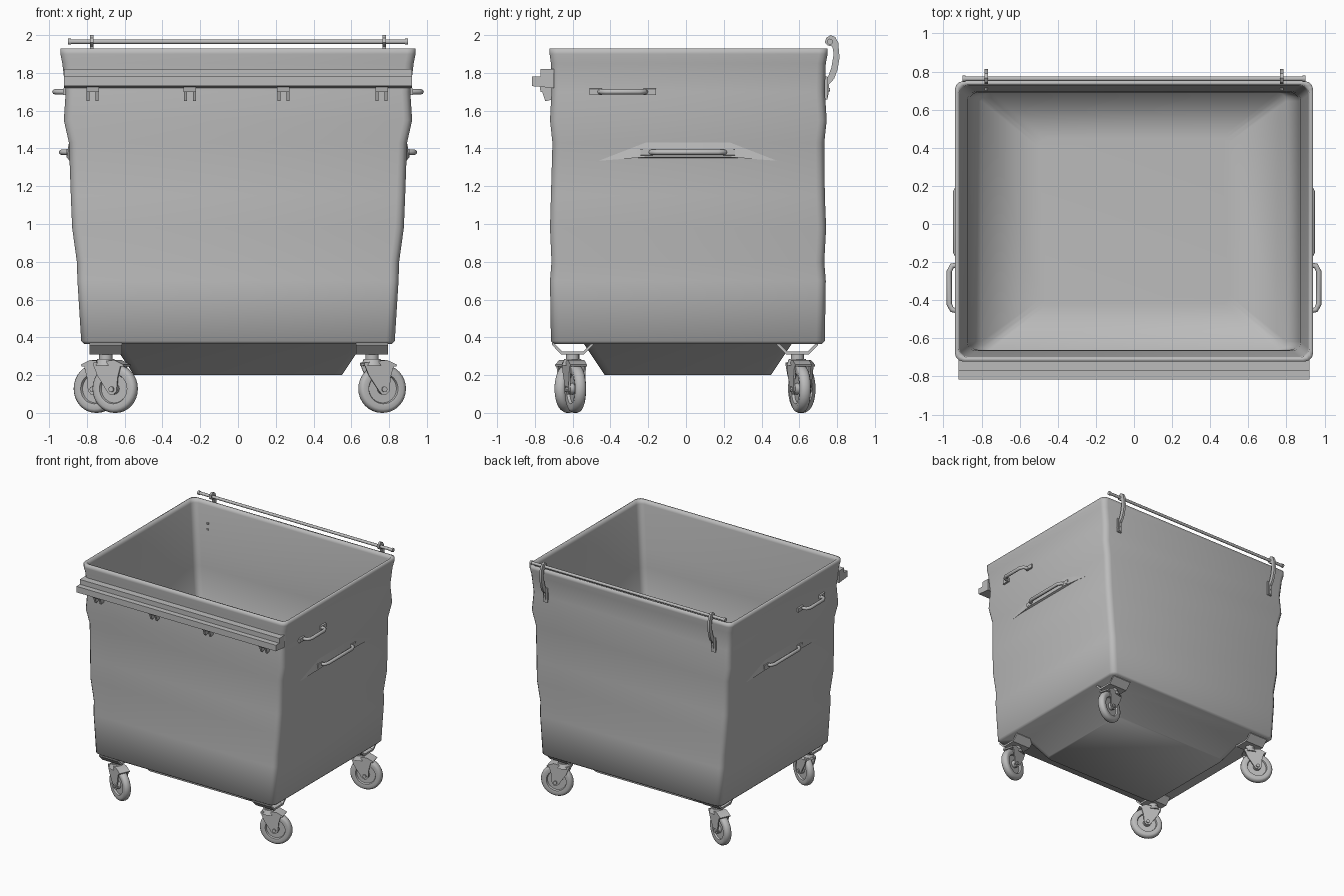
import bpy, bmesh, math
from mathutils import Matrix, Vector

if "Cube" in bpy.data.objects:
    bpy.data.objects.remove(bpy.data.objects["Cube"], do_unlink=True)


def make_material(name, v):
    m = bpy.data.materials.new(name)
    m.use_nodes = True
    m.diffuse_color = (v, v, v, 1)
    m.node_tree.nodes["Principled BSDF"].inputs["Base Color"].default_value = (v, v, v, 1)
    return m


STEEL = make_material("grey steel", 0.5)


def finish(name, bm, angle=35, mat=STEEL):
    bmesh.ops.recalc_face_normals(bm, faces=bm.faces)
    me = bpy.data.meshes.new(name)
    bm.to_mesh(me)
    bm.free()
    me.materials.append(mat)
    ob = bpy.data.objects.new(name, me)
    bpy.context.collection.objects.link(ob)
    bpy.ops.object.select_all(action='DESELECT')
    ob.select_set(True)
    bpy.context.view_layer.objects.active = ob
    bpy.ops.object.shade_smooth_by_angle(angle=math.radians(angle))
    return ob


def prism(bm, points, lo, hi, axis="x"):
    """Extrude a closed 2D outline along x (points are y,z) or y (points are x,z)."""
    put = (lambda a, p: (a, p[0], p[1])) if axis == "x" else (lambda a, p: (p[0], a, p[1]))
    ends = [[bm.verts.new(put(a, p)) for p in points] for a in (lo, hi)]
    bridge(bm, *ends)
    for e in ends:
        bm.faces.new(e)
    return ends[0] + ends[1]


def bridge(bm, a, b):
    n = len(a)
    for i in range(n):
        bm.faces.new((a[i], a[(i + 1) % n], b[(i + 1) % n], b[i]))


def rod(bm, a, b, r, sides=12, r2=None):
    a, b = Vector(a), Vector(b)
    rot = (b - a).to_track_quat('Z', 'Y').to_matrix().to_4x4()
    return bmesh.ops.create_cone(bm, cap_ends=True, segments=sides, radius1=r, radius2=r2 or r,
                                 depth=(b - a).length, matrix=Matrix.Translation((a + b) / 2) @ rot)["verts"]


def tube(name, path, r):
    cu = bpy.data.curves.new(name, 'CURVE')
    cu.dimensions = '3D'
    cu.bevel_depth, cu.bevel_resolution, cu.use_fill_caps = r, 2, True
    sp = cu.splines.new('POLY')
    sp.points.add(len(path) - 1)
    for p, c in zip(sp.points, path):
        p.co = (*c, 1)
    sp.use_smooth = True
    cu.materials.append(STEEL)
    ob = bpy.data.objects.new(name, cu)
    bpy.context.collection.objects.link(ob)


# Container: rounded rectangles stacked up the outside, over the rim, down the inside
def ring(bm, x, y0, y1, z, r=0.045):
    pts = []
    for cx, cy, start in ((x - r, y1 - r, 0), (r - x, y1 - r, 90), (r - x, y0 + r, 180), (x - r, y0 + r, 270)):
        for k in range(4):
            t = math.radians(start + 30 * k)
            pts.append(bm.verts.new((cx + r * math.cos(t), cy + r * math.sin(t), z)))
    return pts


LEVELS = [  # half width, front, back, height
    (0.55, -0.43, 0.45, 0.20), (0.66, -0.54, 0.56, 0.365), (0.815, -0.70, 0.72, 0.365),
    (0.83, -0.715, 0.735, 0.38), (0.85, -0.72, 0.74, 0.70), (0.853, -0.712, 0.732, 0.80),
    (0.878, -0.72, 0.742, 0.98), (0.885, -0.715, 0.735, 1.15), (0.895, -0.707, 0.732, 1.43),
    (0.922, -0.72, 0.745, 1.55), (0.912, -0.712, 0.735, 1.70), (0.93, -0.715, 0.74, 1.85),
    (0.94, -0.722, 0.75, 1.90), (0.94, -0.722, 0.75, 1.93), (0.92, -0.70, 0.73, 1.93),
    (0.915, -0.697, 0.725, 1.90), (0.875, -0.665, 0.695, 1.55), (0.865, -0.66, 0.69, 1.40),
    (0.80, -0.66, 0.69, 0.40), (0.50, -0.42, 0.45, 0.385)]
bm = bmesh.new()
rings = [ring(bm, *lv) for lv in LEVELS]
for lower, upper in zip(rings, rings[1:]):
    bridge(bm, lower, upper)
bm.faces.new(rings[0])
bm.faces.new(rings[-1])
finish("container", bm, 95)

# Front rail with its stepped section, and the forked brackets under it
bm = bmesh.new()
prism(bm, [(-0.70, 1.82), (-0.77, 1.82), (-0.77, 1.78), (-0.815, 1.78), (-0.815, 1.73), (-0.70, 1.72)], -0.92, 0.92)
finish("front_rail", bm)
bm = bmesh.new()
for x in (-0.77, -0.255, 0.24, 0.76):
    prism(bm, [(-0.70, 1.73), (-0.775, 1.73), (-0.77, 1.70), (-0.70, 1.70)], x - 0.033, x + 0.033)
    for side in (-1, 1):
        c = x + side * 0.024
        prism(bm, [(-0.70, 1.71), (-0.765, 1.71), (-0.745, 1.65), (-0.70, 1.66)], c - 0.008, c + 0.008)
finish("rail_brackets", bm)

# Back rod carried by two hooked arms bolted to the wall
bm = bmesh.new()
rod(bm, (-0.9, 0.762, 1.965), (0.9, 0.762, 1.965), 0.012)
for s in (-1, 1):
    rod(bm, (s * 0.9, 0.762, 1.965), (s * 0.885, 0.762, 1.965), 0.016)
finish("back_rod", bm)
HOOK = [(0.735, 1.66), (0.752, 1.67), (0.758, 1.74), (0.785, 1.77), (0.803, 1.82), (0.813, 1.88), (0.806, 1.96),
        (0.79, 1.99), (0.765, 2.0), (0.742, 1.985), (0.735, 1.96), (0.75, 1.945), (0.775, 1.94),
        (0.782, 1.90), (0.77, 1.83), (0.753, 1.78), (0.735, 1.77)]
bm = bmesh.new()
for s in (-1, 1):
    c = s * 0.775
    prism(bm, HOOK, c - 0.009, c + 0.009)
    prism(bm, [(0.73, 1.66), (0.748, 1.66), (0.748, 1.78), (0.73, 1.78)], c - 0.02, c + 0.02)
    for z in (1.71, 1.76):
        rod(bm, (c, 0.70, z), (c, 0.762, z), 0.009, 8)
finish("hook_arms", bm)

# Side handles, their end mounts and the pressed ledges behind them
for s, tag in ((1, "left"), (-1, "right")):
    for label, y0, y1, z, wall, out in (("upper", -0.46, -0.21, 1.70, 0.905, 0.97),
                                        ("lower", -0.19, 0.21, 1.38, 0.885, 0.935)):
        tube(f"{tag}_{label}_handle",
             [(s * wall, y0, z), (s * (out - 0.015), y0 + 0.01, z), (s * out, y0 + 0.04, z),
              (s * out, y1 - 0.04, z), (s * (out - 0.015), y1 - 0.01, z), (s * wall, y1, z)], 0.014)
        bm = bmesh.new()
        for y, d in ((y0, -1), (y1, 1)):
            a, b = sorted((y - d * 0.015, y + d * 0.05))
            prism(bm, [(s * (wall - 0.01), z - 0.02), (s * (wall + 0.022), z - 0.016),
                       (s * (wall + 0.022), z + 0.016), (s * (wall - 0.01), z + 0.02)], a, b, "y")
        finish(f"{tag}_{label}_handle_mounts", bm)
    bm = bmesh.new()
    top = [bm.verts.new((s * 0.89, y, 1.46)) for y in (-0.22, 0.24)]
    lip = [bm.verts.new((s * x, y, z)) for x, y, z in
           ((0.888, -0.52, 1.33), (0.908, -0.2, 1.355), (0.908, 0.22, 1.355), (0.888, 0.54, 1.33))]
    back = [bm.verts.new((s * 0.87, y, 1.34)) for y in (-0.52, 0.54)]
    for f in ((top[0], top[1], lip[2], lip[1]), (top[0], lip[1], lip[0]), (top[1], lip[3], lip[2]),
              (lip[0], lip[1], back[0]), (lip[2], lip[3], back[1]), (lip[1], lip[2], back[1], back[0])):
        bm.faces.new(f)
    finish(f"{tag}_pressed_ledge", bm, 20)


# Casters: hat bracket, swivel, fork and wheel, each swivelled its own way
TYRE = [(0.075, 0.012), (0.08, 0.026), (0.108, 0.03), (0.12, 0.024), (0.128, 0.01),
        (0.128, -0.01), (0.12, -0.024), (0.108, -0.03), (0.08, -0.026), (0.075, -0.012)]


def caster(name, x, y, heading):
    turn = Matrix.Translation((x, y, 0)) @ Matrix.Rotation(math.radians(heading), 4, 'Z')
    bm = bmesh.new()
    prism(bm, [(y - 0.11, 0.37), (y - 0.10, 0.37), (y - 0.055, 0.325), (y + 0.055, 0.325), (y + 0.10, 0.37),
               (y + 0.11, 0.37), (y + 0.11, 0.36), (y + 0.06, 0.31), (y - 0.06, 0.31), (y - 0.11, 0.36)],
          x - 0.085, x + 0.085)
    rod(bm, (x, y, 0.27), (x, y, 0.32), 0.035, 16)
    finish(name + "_bracket", bm)

    t = 0.055  # trail of the axle behind the swivel
    bm = bmesh.new()
    rod(bm, (0, 0, 0.25), (0, 0, 0.285), 0.06, 16, 0.045)
    prism(bm, [(-0.055, 0.265), (0.07, 0.28), (0.125, 0.255), (0.12, 0.245), (-0.055, 0.25)], -0.045, 0.045, "y")
    for s in (-1, 1):
        a, b = sorted((s * 0.036, s * 0.045))
        prism(bm, [(-0.055, 0.26), (0.11, 0.26), (0.09, 0.19), (t + 0.028, 0.115), (t + 0.012, 0.098),
                   (t - 0.012, 0.098), (t - 0.028, 0.115), (-0.03, 0.20)], a, b, "y")
    rod(bm, (t, -0.055, 0.125), (t, 0.055, 0.125), 0.015, 8)
    bm.transform(turn)
    finish(name + "_fork", bm)

    bm = bmesh.new()
    n = 32
    loops = []
    for k in range(n):
        c, d = math.cos(math.tau * k / n), math.sin(math.tau * k / n)
        loops.append([bm.verts.new((t + r * c, w, 0.128 + r * d)) for r, w in TYRE])
    for a, b in zip(loops, loops[1:] + loops[:1]):
        for j in range(len(TYRE) - 1):
            bm.faces.new((a[j], a[j + 1], b[j + 1], b[j]))
    for j in (0, -1):
        bm.faces.new([lp[j] for lp in loops])
    rod(bm, (t, -0.034, 0.128), (t, 0.034, 0.128), 0.03, 16)
    bm.transform(turn)
    finish(name + "_wheel", bm)


caster("front_right_caster", -0.70, -0.60, -25)
caster("back_right_caster", -0.70, 0.59, 155)
caster("front_left_caster", 0.71, -0.60, 15)
caster("back_left_caster", 0.71, 0.59, 15)
